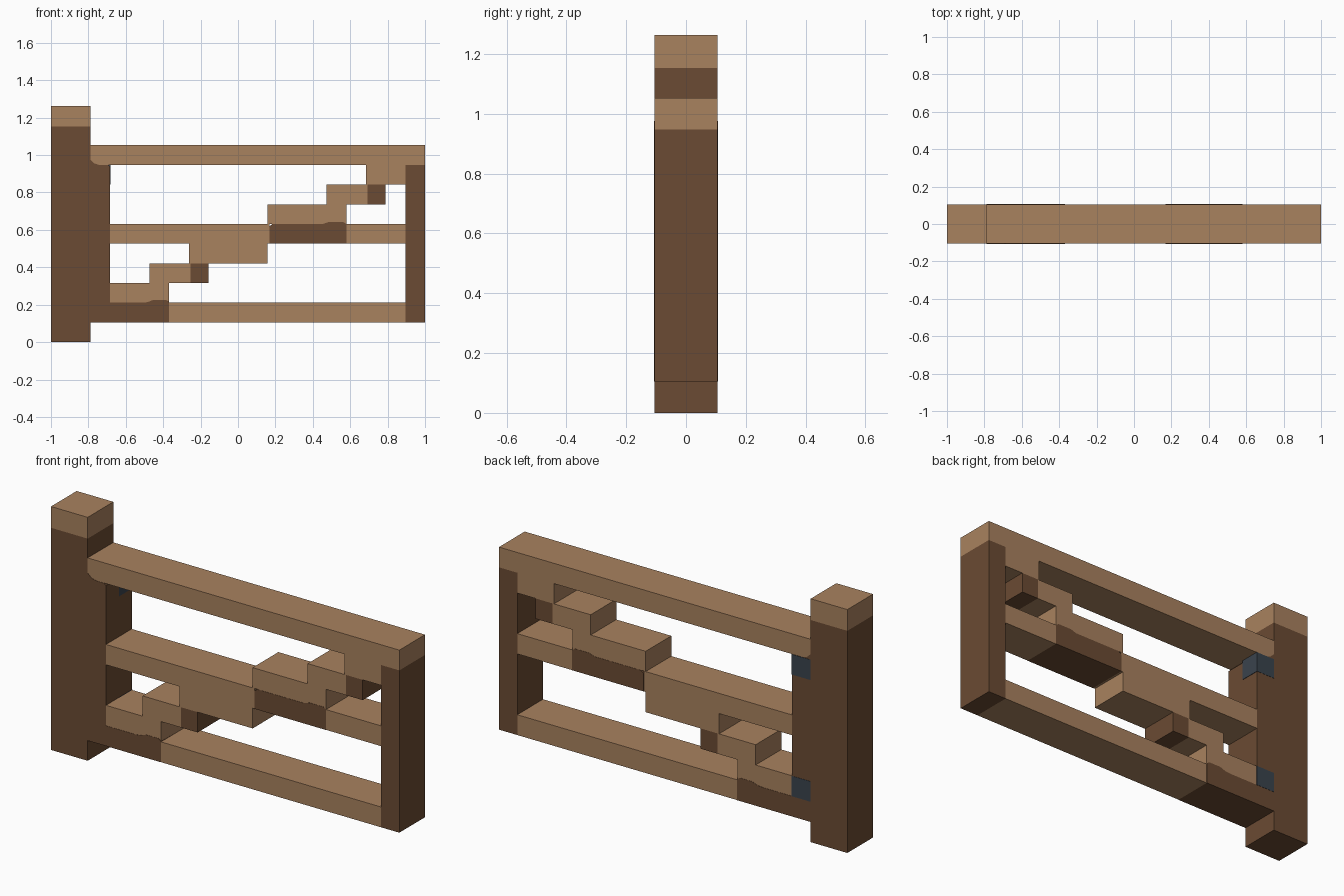
import bpy, bmesh

if "Cube" in bpy.data.objects:
    bpy.data.objects.remove(bpy.data.objects["Cube"])

U = 2 / 19          # grid step
T = 0.0012          # tiny proud thickness for overlapping stain edges


def material(name, rgb):
    m = bpy.data.materials.new(name)
    m.diffuse_color = (*rgb, 1)
    m.use_nodes = True
    m.node_tree.nodes["Principled BSDF"].inputs["Base Color"].default_value = m.diffuse_color
    return m


LIGHT = material("light_wood", (0.397, 0.223, 0.114))
DARK = material("dark_wood", (0.147, 0.070, 0.033))
IRON = material("dark_iron", (0.042, 0.056, 0.074))


def extrude(name, outline, mat, y0=-U, y1=U):
    """Extrude an outline given in grid steps (x from the left, z from the ground)."""
    bm = bmesh.new()
    front = bm.faces.new([bm.verts.new((x * U - 1, y0, z * U)) for x, z in outline])
    res = bmesh.ops.extrude_face_region(bm, geom=[front])
    moved = [v for v in res["geom"] if isinstance(v, bmesh.types.BMVert)]
    bmesh.ops.translate(bm, verts=moved, vec=(0, y1 - y0, 0))
    bmesh.ops.recalc_face_normals(bm, faces=bm.faces[:])
    me = bpy.data.meshes.new(name)
    bm.to_mesh(me)
    bm.free()
    me.materials.append(mat)
    ob = bpy.data.objects.new(name, me)
    bpy.context.collection.objects.link(ob)
    return ob


def box(name, x0, x1, z0, z1, mat, y0=-U, y1=U):
    return extrude(name, [(x0, z0), (x1, z0), (x1, z1), (x0, z1)], mat, y0, y1)


def stain(name, outline):
    return extrude(name, outline, DARK, -U - T, U + T)


# Hinge post with a light cap
box("hinge_post", 0, 2, 0, 10.95, DARK)
box("post_cap", 0, 2, 10.95, 12, LIGHT)

# Upright stiles at both ends of the gate
stain("left_stile", [(2, 1), (3, 1), (3, 8.9), (2.9, 9), (2.45, 9), (2.2, 9.08), (2, 9.27)])
extrude("right_stile", [(18, 1), (19, 1), (19, 9), (18, 9)], DARK)

# Light rails
box("top_rail", 2, 19, 9, 10, LIGHT)
box("middle_rail_end", 15, 18, 5, 6, LIGHT)
box("bottom_rail", 6, 18, 1, 2, LIGHT)

# Stepped diagonal brace joined with the left part of the middle rail
extrude("stepped_brace", [
    (3, 2), (6, 2), (6, 3), (7.08, 3), (7.08, 4), (11, 4), (11, 5), (11.1, 5),
    (11.1, 6), (15, 6), (15, 7), (16.08, 7), (16.08, 8), (18, 8), (18, 9),
    (16, 9), (16, 8), (14, 8), (14, 7), (11, 7), (11, 6), (3, 6), (3, 5),
    (7, 5), (7, 4), (5, 4), (5, 3), (3, 3)], LIGHT)

# Dark lower lengths of the rails and brace
stain("bottom_rail_dark", [(3, 1), (6, 1), (6, 2.05), (5.85, 2.14), (5.2, 2.14),
                           (4.9, 2.03), (4.6, 2), (3, 2)])
stain("middle_rail_dark", [(11.1, 5), (15, 5), (15, 6), (14.85, 6.1), (14.1, 6.1),
                           (13.8, 6), (11.25, 6), (11.1, 5.88)])
for label, x, z in (("lower", 7.08, 3), ("upper", 16.08, 7)):
    box(label + "_brace_dark", x, x + 0.92, z, z + 1, DARK)

# Iron hinge blocks let into the back of the left stile
for label, z in (("lower", 2), ("upper", 8)):
    box(label + "_hinge", 2, 3 + 2 * T / U, z, z + 1, IRON, 0, U + 2 * T)
